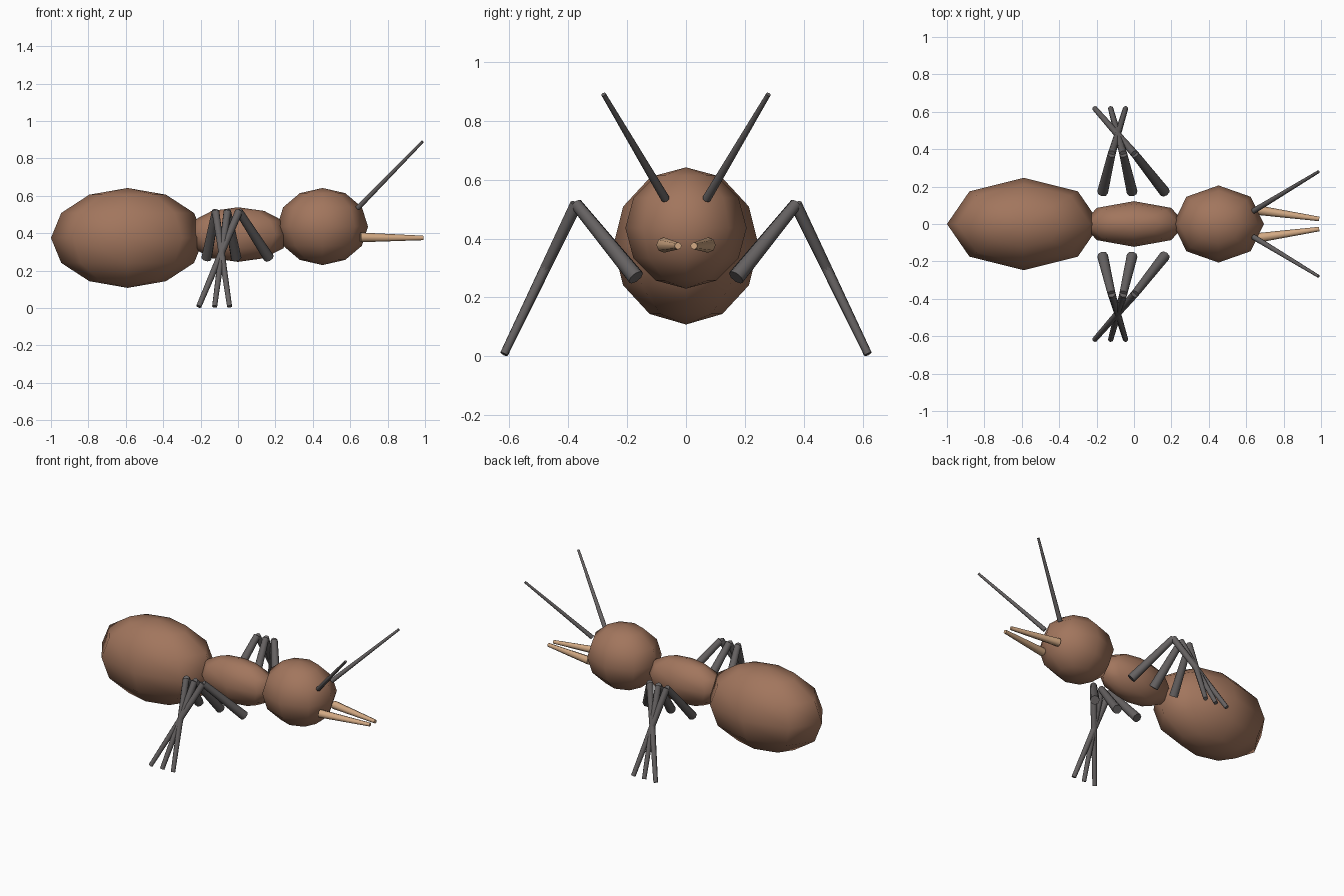
import bpy
from mathutils import Vector

cube = bpy.data.objects.get("Cube")
if cube:
    bpy.data.objects.remove(cube, do_unlink=True)


def material(name, rgb):
    m = bpy.data.materials.new(name)
    m.use_nodes = True
    m.diffuse_color = (*rgb, 1)
    m.node_tree.nodes["Principled BSDF"].inputs["Base Color"].default_value = (*rgb, 1)
    return m


brown = material("brown", (0.36, 0.18, 0.11))
dark_grey = material("dark_grey", (0.13, 0.12, 0.12))
tan = material("tan", (0.65, 0.40, 0.23))


def ellipsoid(name, centre, radii):
    bpy.ops.mesh.primitive_uv_sphere_add(segments=8, ring_count=6, location=centre)
    ob = bpy.context.object
    ob.name = name
    ob.scale = radii
    bpy.ops.object.transform_apply(location=False, rotation=False, scale=True)
    bpy.ops.object.shade_smooth()
    ob.data.materials.append(brown)


def rod(name, start, end, r_start, r_end, mat):
    a, b = Vector(start), Vector(end)
    bpy.ops.mesh.primitive_cone_add(vertices=8, radius1=r_start, radius2=r_end,
                                    depth=(b - a).length, location=(a + b) / 2)
    ob = bpy.context.object
    ob.name = name
    ob.rotation_euler = (b - a).to_track_quat("Z", "Y").to_euler()
    bpy.ops.object.shade_smooth_by_angle(angle=0.9)
    ob.data.materials.append(mat)


# Body, with the head towards +x
ellipsoid("abdomen", (-0.59, 0, 0.375), (0.41, 0.247, 0.267))
ellipsoid("thorax", (0, 0, 0.393), (0.28, 0.122, 0.146))
ellipsoid("head", (0.452, 0, 0.436), (0.243, 0.206, 0.206))

# Hip, knee and foot x of each leg
legs = {"front": (0.165, 0.005, -0.21),
        "middle": (-0.01, -0.057, -0.125),
        "rear": (-0.168, -0.12, -0.045)}

for side, s in (("far", 1), ("near", -1)):
    for name, (hip, knee, foot) in legs.items():
        knee_point = (knee, s * 0.373, 0.517)
        rod(f"{name}_{side}_upper_leg", (hip, s * 0.17, 0.268), knee_point, 0.029, 0.021, dark_grey)
        rod(f"{name}_{side}_lower_leg", knee_point, (foot, s * 0.618, 0.008), 0.021, 0.014, dark_grey)
    rod(f"{side}_antenna", (0.64, s * 0.07, 0.535), (0.987, s * 0.28, 0.89), 0.015, 0.008, dark_grey)
    rod(f"{side}_mandible", (0.655, s * 0.075, 0.378), (0.99, s * 0.027, 0.375), 0.026, 0.012, tan)
